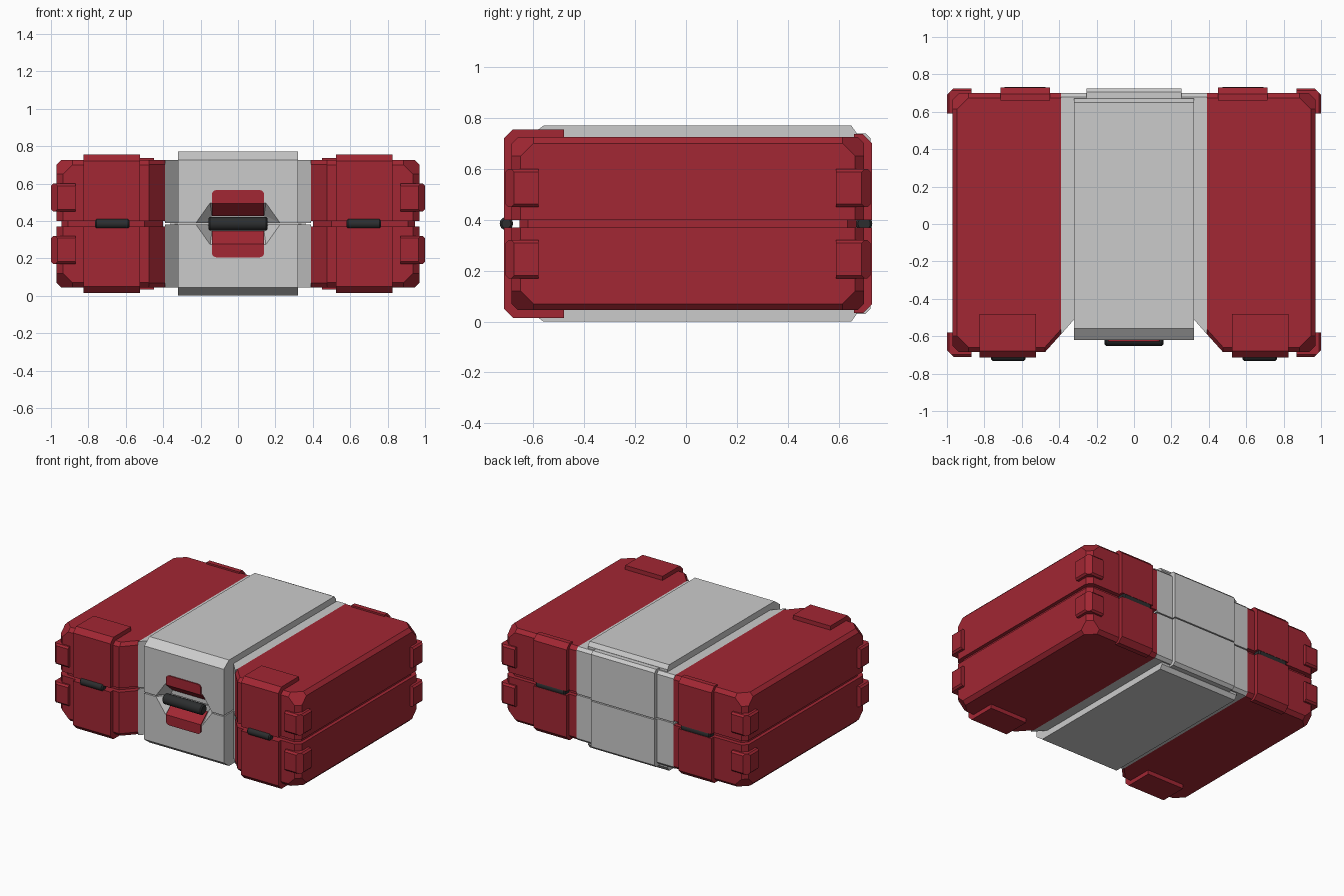
import bpy, bmesh
from mathutils import Vector

if "Cube" in bpy.data.objects:
    bpy.data.objects.remove(bpy.data.objects["Cube"])

MID = 0.385  # height of the split plane; all parts are modelled relative to it


def material(name, rgb):
    m = bpy.data.materials.new(name)
    m.diffuse_color = (*rgb, 1)
    m.use_nodes = True
    m.node_tree.nodes["Principled BSDF"].inputs["Base Color"].default_value = m.diffuse_color
    return m


RED = material("red_plastic", (0.36, 0.02, 0.033))
BLACK = material("black_rubber", (0.025, 0.027, 0.028))


def finish(name, bm, mat, axes):
    bmesh.ops.recalc_face_normals(bm, faces=bm.faces)
    me = bpy.data.meshes.new(name)
    bm.to_mesh(me)
    bm.free()
    ob = bpy.data.objects.new(name, me)
    bpy.context.collection.objects.link(ob)
    ob.location.z = MID
    if mat:
        me.materials.append(mat)
    if axes:
        mod = ob.modifiers.new("Mirror", 'MIRROR')
        mod.use_axis = [a in axes for a in "XYZ"]
        mod.use_mirror_merge = False
    return ob


def block(name, xs, ys, zs, cuts=(), mat=None, axes="XZ"):
    """Box whose corners/edges are cut by planes; each cut is (nx, ny, nz, depth)."""
    bm = bmesh.new()
    bmesh.ops.create_cube(bm, size=1)
    rng = (xs, ys, zs)
    for v in bm.verts:
        v.co = [r[0] if c < 0 else r[1] for c, r in zip(v.co, rng)]
    for *n, d in cuts:
        n = Vector(n)
        corner = Vector([r[1] if c > 0 else r[0] for c, r in zip(n, rng)])
        p = corner - n * (d / n.dot(n))
        res = bmesh.ops.bisect_plane(bm, geom=bm.verts[:] + bm.edges[:] + bm.faces[:],
                                     plane_co=p, plane_no=n, clear_outer=True)
        edges = [e for e in res["geom_cut"] if isinstance(e, bmesh.types.BMEdge)]
        bmesh.ops.edgeloop_fill(bm, edges=edges)
    return finish(name, bm, mat, axes)


def rod(name, x0, x1, y, r, axes=""):
    """Black cylinder along x with small rounded ends."""
    bm = bmesh.new()
    c = min(0.008, r / 3)
    rings = []
    for x, rad in ((x0, r - c), (x0 + c, r), (x1 - c, r), (x1, r - c)):
        res = bmesh.ops.create_circle(bm, segments=24, radius=rad)
        for v in res["verts"]:
            v.co = (x, y + v.co.x, v.co.y)
        rings.append(res["verts"])
    for a, b in zip(rings, rings[1:]):
        for i in range(24):
            j = (i + 1) % 24
            bm.faces.new((a[i], a[j], b[j], b[i]))
    bm.faces.new(rings[0])
    bm.faces.new(rings[-1])
    ob = finish(name, bm, BLACK, axes)
    bpy.ops.object.select_all(action='DESELECT')
    bpy.context.view_layer.objects.active = ob
    ob.select_set(True)
    bpy.ops.object.shade_smooth_by_angle()
    return ob


# red side shells (upper right quarter, mirrored left and down)
block("side_shell", (0.39, 0.97), (-0.685, 0.70), (0.015, 0.34), [
    (-1, -0.9, 0, 0.086), (1, -1, 0, 0.035), (1, 1, 0, 0.035),
    (1, 0, 1, 0.025), (0, -1, 1, 0.025), (0, 1, 1, 0.025), (-1, -0.9, 1, 0.11),
    (1, -1, 1, 0.11), (1, 1, 1, 0.11)], RED)
block("side_seal", (0.40, 0.945), (-0.655, 0.67), (-0.02, 0.02),
      [(-1, -0.9, 0, 0.10), (1, -1, 0, 0.035), (1, 1, 0, 0.035)], RED, "X")

# protective pads, back straps and corner bumpers
block("front_pad", (0.525, 0.825), (-0.715, -0.48), (0.015, 0.37),
      [(0, -1, 1, 0.035)], RED)
block("back_strap", (0.45, 0.715), (0.66, 0.73), (0.015, 0.352),
      [(0, 1, 1, 0.035)], RED)
for label, ys, s in (("front", (-0.71, -0.58), -1), ("back", (0.59, 0.725), 1)):
    block(label + "_bumper", (0.87, 1.0), ys, (0.065, 0.215),
          [(1, s, 0, 0.035), (1, 0, 1, 0.012), (1, 0, -1, 0.012),
           (0, s, 1, 0.012), (0, s, -1, 0.012)], RED)

# grey centre band
block("centre_strip", (0.20, 0.39), (-0.59, 0.70), (0.004, 0.34),
      [(-0.08, -0.07, 0, 0.0152), (0, 1, 1, 0.02)])
centre = block("centre_block", (-0.32, 0.32), (-0.62, 0.67), (0.004, 0.385),
               [(0, -0.045, 0.06, 0.0027), (0, 1, 0.7, 0.02)], None, "Z")
block("centre_core", (-0.36, 0.36), (-0.50, 0.68), (-0.01, 0.01), (), None, "")
block("back_plate", (-0.255, 0.255), (0.60, 0.725), (0.004, 0.355),
      [(0, 1, 1, 0.02)], None, "Z")

# tapered hexagonal handle recess
bm = bmesh.new()
for y, top, flat, tip in ((-0.63, 0.12, 0.15, 0.235), (-0.54, 0.045, 0.14, 0.165)):
    for s in (-1, 1):
        bm.verts.new((s * tip, y, 0))
        for t in (-1, 1):
            bm.verts.new((s * flat, y, t * top))
bmesh.ops.convex_hull(bm, input=bm.verts[:])
cutter = finish("recess_cutter", bm, None, "")
cutter.hide_render = True
cutter.hide_viewport = True
cutter.display_type = 'WIRE'
cut = centre.modifiers.new("Recess", 'BOOLEAN')
cut.object = cutter
cut.operation = 'DIFFERENCE'
cut.solver = 'EXACT'

# red finger plates folded into the recess, with rounded outer corners
bm = bmesh.new()
prof = [(-0.628, 0.18), (-0.628, 0.108), (-0.55, 0.04), (-0.53, 0.055), (-0.61, 0.125), (-0.61, 0.18)]
face = bm.faces.new([bm.verts.new((-0.14, y, z)) for y, z in prof])
ext = bmesh.ops.extrude_face_region(bm, geom=[face])
for v in ext["geom"]:
    if isinstance(v, bmesh.types.BMVert):
        v.co.x = 0.14
corner_edges = [e for e in bm.edges if all(v.co.z > 0.17 for v in e.verts)
                and e.verts[0].co.x == e.verts[1].co.x]
bmesh.ops.bevel(bm, geom=corner_edges, offset=0.025, segments=4, profile=0.5, affect='EDGES')
finish("finger_plate", bm, RED, "Z")

# handle, latches and hinges
rod("handle", -0.157, 0.157, -0.615, 0.037)
rod("front_latch", 0.58, 0.765, -0.706, 0.026, "X")
rod("back_hinge", 0.465, 0.70, 0.70, 0.032, "X")
